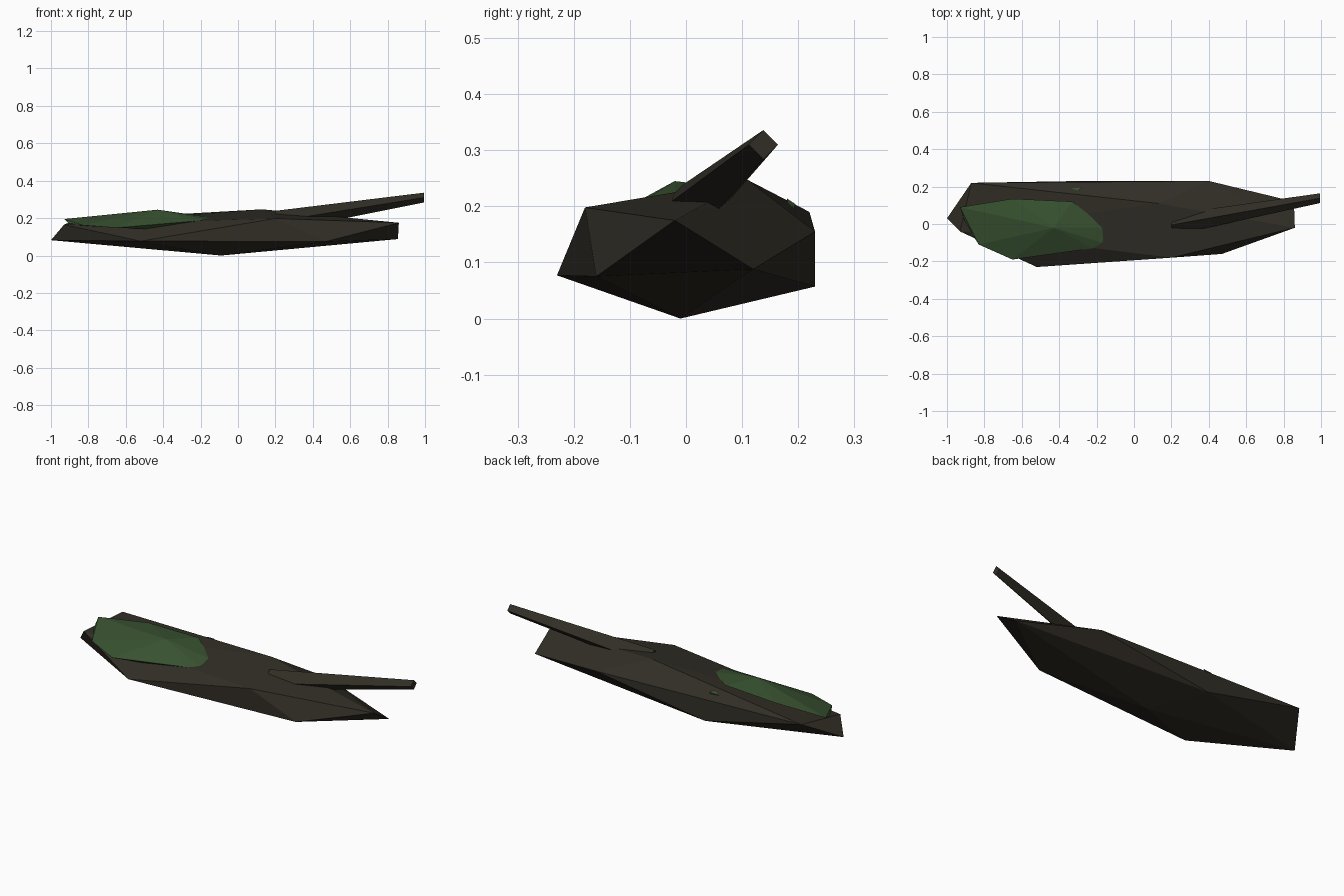
import bpy
import bmesh
from mathutils import Vector

cube = bpy.data.objects.get("Cube")
if cube:
    bpy.data.objects.remove(cube, do_unlink=True)


def material(name, colour):
    mat = bpy.data.materials.new(name)
    mat.use_nodes = True
    mat.diffuse_color = (*colour, 1)
    bsdf = mat.node_tree.nodes["Principled BSDF"]
    bsdf.inputs["Base Color"].default_value = (*colour, 1)
    bsdf.inputs["Roughness"].default_value = 0.9
    return mat


def hull(name, points, mat):
    """Faceted solid wrapped around a handful of corner points."""
    bm = bmesh.new()
    for p in points:
        bm.verts.new(p)
    result = bmesh.ops.convex_hull(bm, input=bm.verts[:])
    loose = [g for g in result["geom_interior"] + result["geom_unused"]
             if isinstance(g, bmesh.types.BMVert)]
    bmesh.ops.delete(bm, geom=list(set(loose)), context="VERTS")
    bmesh.ops.recalc_face_normals(bm, faces=bm.faces[:])
    mesh = bpy.data.meshes.new(name)
    bm.to_mesh(mesh)
    bm.free()
    mesh.materials.append(mat)
    obj = bpy.data.objects.new(name, mesh)
    bpy.context.collection.objects.link(obj)
    return obj


def diamond(centre, radius):
    """Four corners of a square cross-section standing on its point."""
    c = Vector(centre)
    return [c + radius * Vector(d) for d in
            ((0, 1, 0), (0, 0, 1), (0, -1, 0), (0, 0, -1))]


bark = material("dark bark", (0.031, 0.027, 0.019))
moss = material("moss green", (0.04, 0.085, 0.03))

# Fallen trunk: a stretched twelve-cornered lump
hull("log_trunk", [
    (0.86, -0.02, 0.175), (0.855, 0.12, 0.088),
    (0.47, -0.16, 0.075), (0.2, -0.18, 0.198),
    (-0.52, -0.23, 0.077), (-0.09, -0.01, 0.0),
    (0.4, 0.23, 0.155), (-0.87, 0.22, 0.19),
    (-1.0, 0.03, 0.082), (-0.28, 0.23, 0.057),
    (0.13, 0.11, 0.247), (-0.93, -0.04, 0.165),
], bark)

# Broken branch: four-sided, tapering to a blunt tip
hull("branch_stub",
     diamond((0.2, -0.005, 0.182), 0.057) + diamond((0.995, 0.138, 0.31), 0.026),
     bark)

# Moss cushion draped over one end
hull("moss_patch", [
    (-0.93, 0.09, 0.195), (-0.65, 0.135, 0.22), (-0.33, 0.12, 0.228),
    (-0.15, -0.02, 0.205), (-0.17, -0.1, 0.195), (-0.22, -0.13, 0.185),
    (-0.65, -0.19, 0.148), (-0.83, -0.11, 0.162), (-0.43, -0.02, 0.245),
    (-0.42, -0.12, 0.14), (-0.9, 0.0, 0.165),
], moss)

# Small moss tuft on the back edge
hull("moss_tuft", [
    (-0.34, 0.19, 0.202), (-0.28, 0.195, 0.204), (-0.3, 0.18, 0.214),
    (-0.31, 0.185, 0.17),
], moss)
